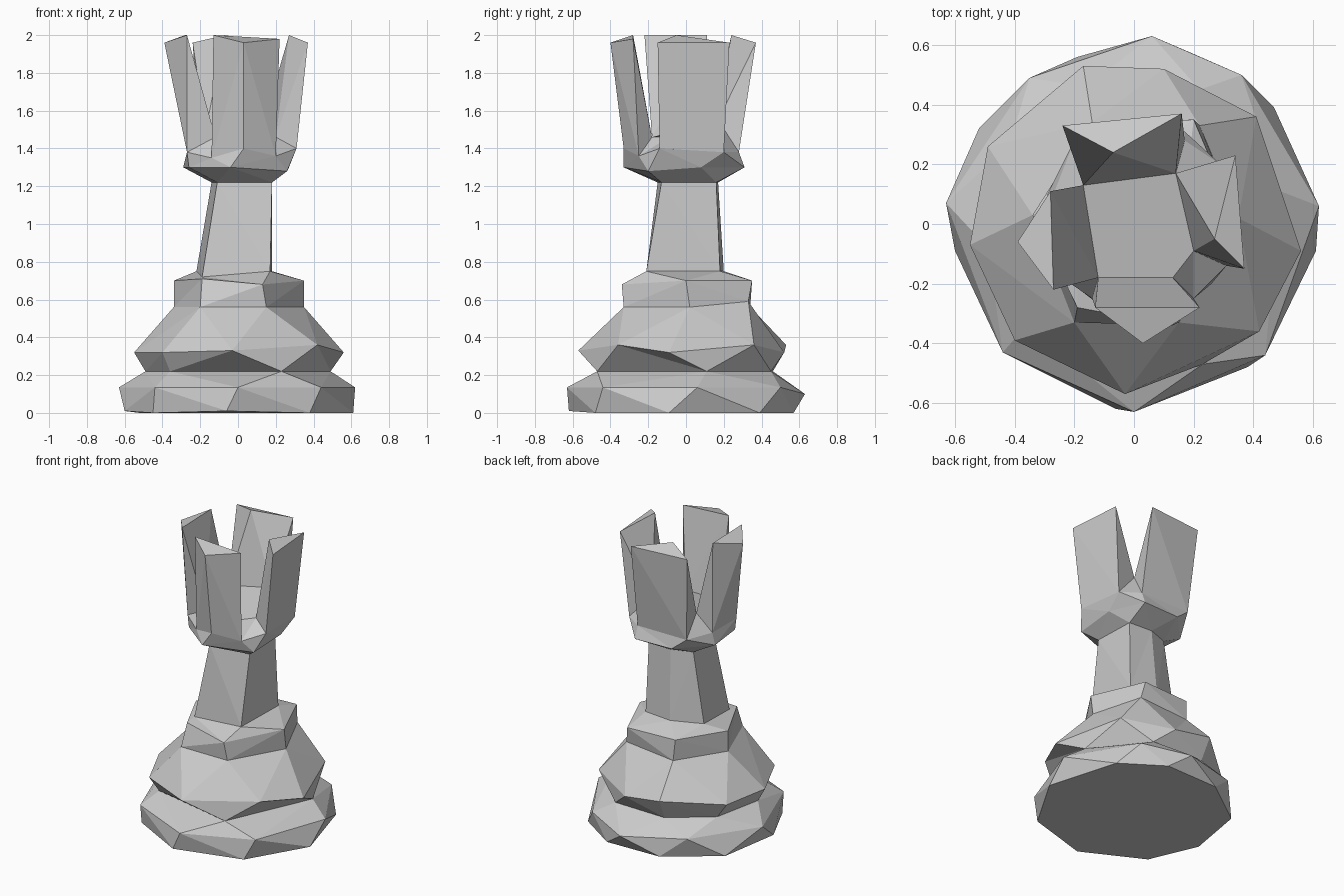
import bpy, bmesh
from math import atan2

if "Cube" in bpy.data.objects:
    bpy.data.objects.remove(bpy.data.objects["Cube"])


def finish(name, bm):
    bmesh.ops.recalc_face_normals(bm, faces=bm.faces[:])
    me = bpy.data.meshes.new(name)
    bm.to_mesh(me)
    bm.free()
    bpy.context.collection.objects.link(bpy.data.objects.new(name, me))


def loft(name, rings, cap_bottom=False, cap_top=False):
    """Skin uneven rings (z, [(x, y[, z])...]), zipping them by angle."""
    bm = bmesh.new()
    loops = []
    for z, pts in rings:
        pts = sorted(pts, key=lambda p: atan2(p[1], p[0]))
        loops.append([(bm.verts.new((p[0], p[1], p[2] if len(p) > 2 else z)),
                       atan2(p[1], p[0])) for p in pts])
    for a, b in zip(loops, loops[1:]):
        i = j = 0
        n, m = len(a), len(b)

        def ang(r, k):
            return r[k % len(r)][1] + 6.28319 * (k // len(r))
        while i < n or j < m:
            va, vb = a[i % n][0], b[j % m][0]
            step_a = j >= m or (i < n and
                                ang(a, i) + ang(a, i + 1) < ang(b, j) + ang(b, j + 1))
            if step_a:
                i += 1
                bm.faces.new((va, a[i % n][0], vb))
            else:
                j += 1
                bm.faces.new((va, b[j % m][0], vb))
    if cap_bottom:
        bm.faces.new([v for v, _ in reversed(loops[0])])
    if cap_top:
        bm.faces.new([v for v, _ in loops[-1]])
    finish(name, bm)


def hull(name, pts):
    bm = bmesh.new()
    for p in pts:
        bm.verts.new(p)
    res = bmesh.ops.convex_hull(bm, input=bm.verts[:])
    spare = [g for g in res["geom_interior"] if isinstance(g, bmesh.types.BMVert)]
    bmesh.ops.delete(bm, geom=spare, context='VERTS')
    finish(name, bm)


# Rings shared by neighbouring parts
waist = (0.22, [(-.49, -.08), (-.36, -.34), (.23, -.47), (.49, .11), (.22, .45),
                (-.16, .46), (-.42, .26)])
shoulder_low = (0.56, [(-.2, -.33), (.15, -.33), (.35, .02), (.22, .33, .59),
                       (-.14, .34), (-.34, .03)])
neck_low = (0.75, [(-.19, -.2, .72), (.17, -.21), (.18, .18), (-.02, .2), (-.22, .12)])
neck_top = (1.22, [(-.11, -.15), (.18, -.13), (.17, .16), (0, .17), (-.14, .12)])

# Foot: faceted disc
loft("foot", [
    (0, [(-.6, -.09, .01), (-.52, .32), (-.19, .56), (.2, .57), (.47, .39),
         (.61, -.09), (.38, -.48), (-.06, -.62, .01), (-.45, -.4)]),
    (0.135, [(-.63, .07), (-.35, .49), (.06, .63, .1), (.36, .5), (.62, .06),
             (.44, -.44), (0, -.63), (-.44, -.43)]),
    waist], cap_bottom=True)

# Skirt: flared belly above the waist
loft("skirt", [
    waist,
    (0.32, [(-.55, -.07), (-.4, -.39, .32), (-.03, -.57, .33), (.42, -.36, .36),
            (.56, -.09), (.41, .36, .36), (.1, .52), (-.17, .53, .36), (-.49, .26)]),
    shoulder_low])

# Shoulder step
loft("shoulder", [
    shoulder_low,
    (0.7, [(-.19, -.28, .71), (.13, -.34, .68), (.35, .0), (.2, .35),
           (-.15, .33), (-.34, .03)]),
    neck_low])

# Neck
loft("neck", [neck_low, neck_top])

# Collar with the floor of the crown
loft("collar", [
    neck_top,
    (1.3, [(-.04, -.33), (.26, -.2, 1.28), (.27, .08), (.17, .31), (-.1, .3),
           (-.29, .1), (-.26, -.16)]),
    (1.38, [(-.14, -.25, 1.35), (.03, -.33, 1.4), (.2, -.25, 1.36), (.31, -.14, 1.4),
            (.29, .2), (.17, .28), (-.2, .28), (-.27, .1), (-.27, -.16)]),
    (1.46, [(-.12, -.18), (.13, -.18), (.2, -.09), (.14, .17, 1.55), (-.17, .13, 1.5)])],
    cap_top=True)

# Four leaning battlements: outer foot, inner foot, top triangle
hull("front_battlement", [
    (-.14, -.25, 1.35), (.2, -.25, 1.36), (.03, -.33, 1.4), (-.12, -.18, 1.46),
    (.13, -.18, 1.46), (-.13, -.28, 2), (.22, -.28, 1.98), (.03, -.4, 1.96)])
hull("right_battlement", [
    (.31, -.14, 1.4), (.29, .2, 1.38), (.2, -.09, 1.46), (.14, .17, 1.55),
    (.34, .23, 1.96), (.37, -.15, 1.96), (.27, -.05, 2)])
hull("back_battlement", [
    (-.2, .28, 1.38), (.17, .28, 1.38), (-.17, .13, 1.5), (.14, .17, 1.55),
    (-.24, .33, 1.96), (.16, .37, 1.96), (-.07, .24, 2)])
hull("left_battlement", [
    (-.27, .1, 1.38), (-.27, -.16, 1.38), (-.17, .13, 1.5), (-.12, -.18, 1.46),
    (-.39, -.06, 1.96), (-.28, .11, 2), (-.27, -.22, 2)])
